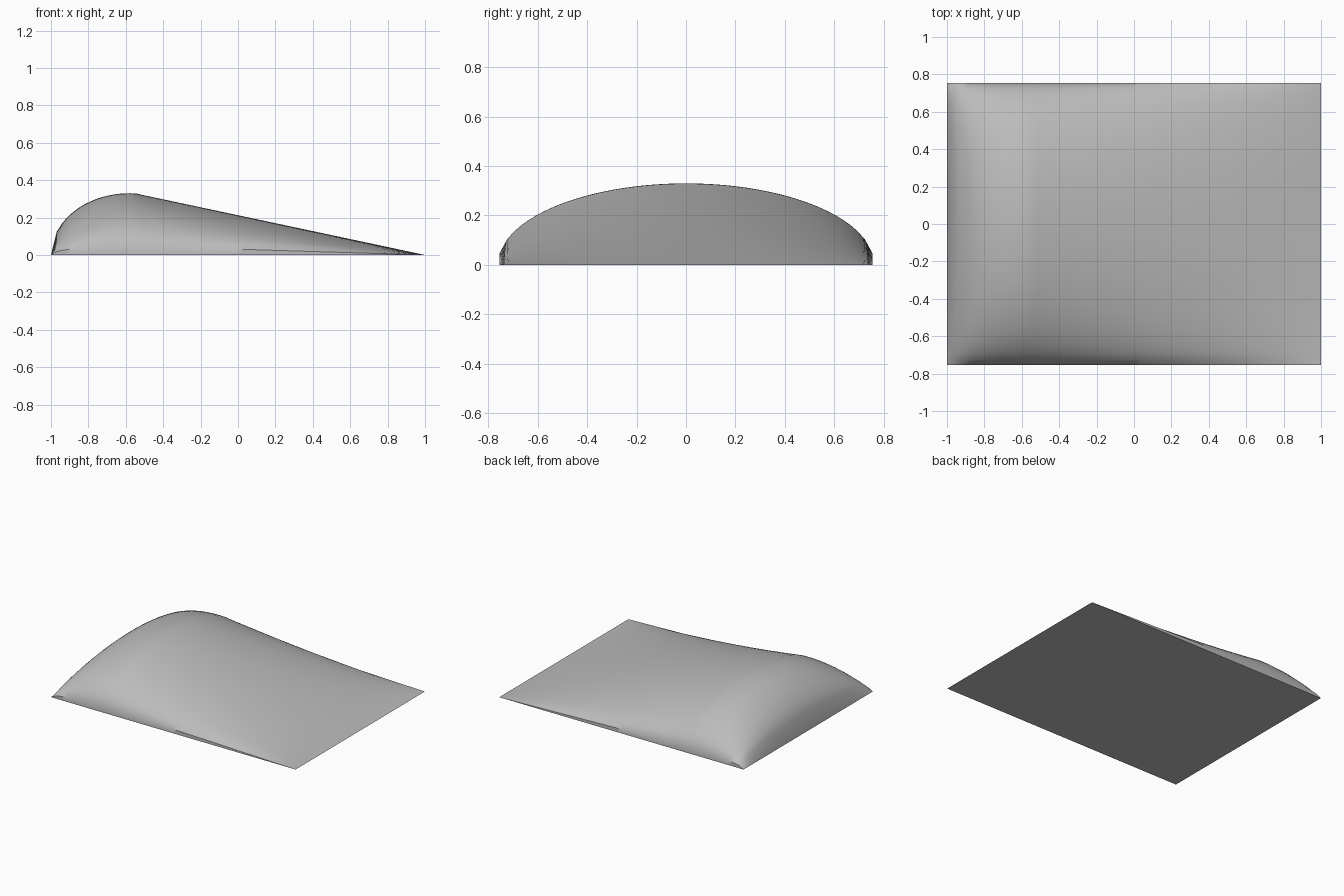
import bpy
import bmesh
from math import sqrt, radians

cube = bpy.data.objects.get("Cube")
if cube:
    bpy.data.objects.remove(cube, do_unlink=True)

HALF_W = 0.755      # half width in y
SPAN = 0.763        # half axis of the elliptical cross-section
PEAK_X, PEAK_Z = -0.58, 0.33
LINE_X = -0.54      # where the round nose meets the straight ramp


def ridge(x):
    """Height of the centre line: elliptical nose, then a straight ramp."""
    slope = 0.327 / (1 - LINE_X)
    if x > LINE_X:
        return (1 - x) * slope
    t = (x - PEAK_X) / (1 + PEAK_X)
    return PEAK_Z * sqrt(max(0, 1 - t * t))


def height(x, y):
    return ridge(x) * sqrt(1 - (y / SPAN) ** 2)


grey = bpy.data.materials.new("grey")
grey.use_nodes = True
colour = (0.5, 0.5, 0.5, 1)
grey.diffuse_color = colour
grey.node_tree.nodes["Principled BSDF"].inputs["Base Color"].default_value = colour

# Domed top: a grid lifted by the height rule
bm = bmesh.new()
bmesh.ops.create_grid(bm, x_segments=66, y_segments=50, size=1)
for v in bm.verts:
    v.co.y *= HALF_W
    v.co.z = height(v.co.x, v.co.y)
for f in bm.faces:
    f.smooth = True

# Low side walls dropped to the ground, then a flat underside
rim = [e for e in bm.edges if e.is_boundary]
new = bmesh.ops.extrude_edge_only(bm, edges=rim)["geom"]
for v in new:
    if isinstance(v, bmesh.types.BMVert):
        v.co.z = 0
bmesh.ops.remove_doubles(bm, verts=bm.verts, dist=0.0001)
bmesh.ops.holes_fill(bm, edges=[e for e in bm.edges if e.is_boundary], sides=0)
bmesh.ops.recalc_face_normals(bm, faces=bm.faces)

mesh = bpy.data.meshes.new("domed_wedge")
bm.to_mesh(mesh)
bm.free()
mesh.materials.append(grey)
wedge = bpy.data.objects.new("domed_wedge", mesh)
bpy.context.collection.objects.link(wedge)

bpy.ops.object.select_all(action='DESELECT')
wedge.select_set(True)
bpy.context.view_layer.objects.active = wedge
bpy.ops.object.shade_smooth_by_angle(angle=radians(40))
